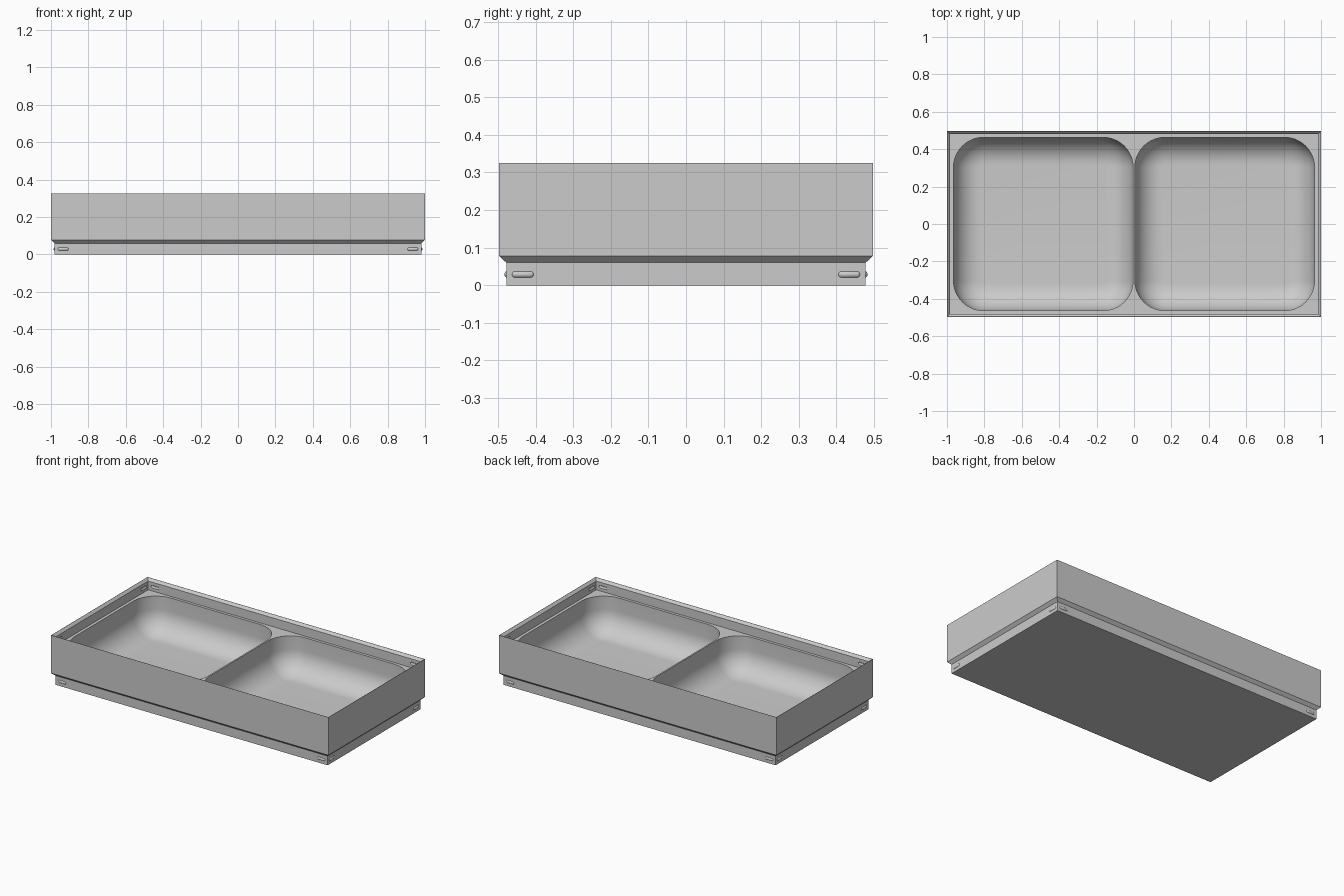
import bpy, bmesh, math
from mathutils import Matrix, Vector

cube = bpy.data.objects.get("Cube")
if cube:
    bpy.data.objects.remove(cube)

HX, HY = 1.0, 0.497            # outer half sizes
HEIGHT, LIP, CHAMFER = 0.325, 0.06, 0.018
LEDGE = 0.252                  # recessed top deck
BASIN_FLOOR = 0.02

grey = bpy.data.materials.new("plain grey")
grey.use_nodes = True
colour = (0.6, 0.6, 0.6, 1)
grey.diffuse_color = colour
grey.node_tree.nodes["Principled BSDF"].inputs["Base Color"].default_value = colour


def make_object(name, bm):
    bmesh.ops.recalc_face_normals(bm, faces=bm.faces)
    mesh = bpy.data.meshes.new(name)
    bm.to_mesh(mesh)
    bm.free()
    mesh.materials.append(grey)
    obj = bpy.data.objects.new(name, mesh)
    bpy.context.collection.objects.link(obj)
    return obj


def select(obj):
    bpy.ops.object.select_all(action='DESELECT')
    obj.select_set(True)
    bpy.context.view_layer.objects.active = obj


def loft(bm, rings):
    """Skin a list of closed rings and cap both ends."""
    loops = [[bm.verts.new(p) for p in ring] for ring in rings]
    n = len(loops[0])
    for a, b in zip(loops, loops[1:]):
        for i in range(n):
            j = (i + 1) % n
            bm.faces.new((a[i], a[j], b[j], b[i]))
    bm.faces.new(loops[0])
    bm.faces.new(loops[-1])


def rectangle(inset, z):
    x, y = HX - inset, HY - inset
    return [(-x, -y, z), (x, -y, z), (x, y, z), (-x, y, z)]


def rounded_rectangle(cx, hx, hy, r, z, steps=12):
    points = []
    for k, (sx, sy) in enumerate([(1, 1), (-1, 1), (-1, -1), (1, -1)]):
        for i in range(steps + 1):
            a = math.pi / 2 * (k + i / steps)
            points.append((cx + sx * (hx - r) + r * math.cos(a),
                           sy * (hy - r) + r * math.sin(a), z))
    return points


def catches(name, wall_inset, z, radius):
    """Capsules near the ends of all four walls, half sunk into them."""
    bm = bmesh.new()
    depth = wall_inset + 0.005
    for sx in (-1, 1):
        for sy in (-1, 1):
            for along_x in (True, False):
                verts = bmesh.ops.create_uvsphere(
                    bm, u_segments=16, v_segments=9, radius=radius)["verts"]
                for v in verts:
                    v.co.z += math.copysign(0.03 - radius, v.co.z)
                if along_x:
                    turn = Matrix.Rotation(math.pi / 2, 4, 'Y')
                    place = Vector((sx * 0.935, sy * (HY - depth), z))
                else:
                    turn = Matrix.Rotation(math.pi / 2, 4, 'X')
                    place = Vector((sx * (HX - depth), sy * 0.434, z))
                bmesh.ops.transform(bm, matrix=Matrix.Translation(place) @ turn,
                                    verts=verts)
    return make_object(name, bm)


def cut(target, cutter):
    cutter.hide_render = True
    mod = target.modifiers.new("cut", 'BOOLEAN')
    mod.operation = 'DIFFERENCE'
    mod.solver = 'EXACT'
    mod.object = cutter
    select(target)
    bpy.ops.object.modifier_apply(modifier=mod.name)
    bpy.data.objects.remove(cutter)


# Tray body: narrow foot, chamfer, outer wall, bevelled rim and recessed deck
bm = bmesh.new()
loft(bm, [rectangle(0.019, 0), rectangle(0.019, LIP),
          rectangle(0, LIP + CHAMFER), rectangle(0, HEIGHT),
          rectangle(0.0015, HEIGHT), rectangle(0.016, HEIGHT - 0.016),
          rectangle(0.016, LEDGE)])
tray = make_object("tray_body", bm)

# Two basins with rounded corners and a filleted floor
bm = bmesh.new()
hx, hy, corner, fillet, steps = 0.48, 0.463, 0.16, 0.145, 12
for cx in (-0.485, 0.485):
    rings = [rounded_rectangle(cx, hx, hy, corner, LEDGE + 0.03)]
    for i in range(steps + 1):
        a = math.pi / 2 * i / steps
        inset = fillet * (1 - math.cos(a))
        z = BASIN_FLOOR + fillet * (1 - math.sin(a))
        rings.append(rounded_rectangle(cx, hx - inset, hy - inset,
                                       corner - inset, z))
    loft(bm, rings)
cut(tray, make_object("basin_cutter", bm))

# Catch slots inside the rim, matching bumps on the foot
cut(tray, catches("slot_cutter", 0.016, LEDGE + 0.028, 0.0105))
bumps = catches("catch_bumps", 0.019, 0.029, 0.01)

for obj in (tray, bumps):
    select(obj)
    bpy.ops.object.shade_smooth_by_angle(angle=math.radians(32))
